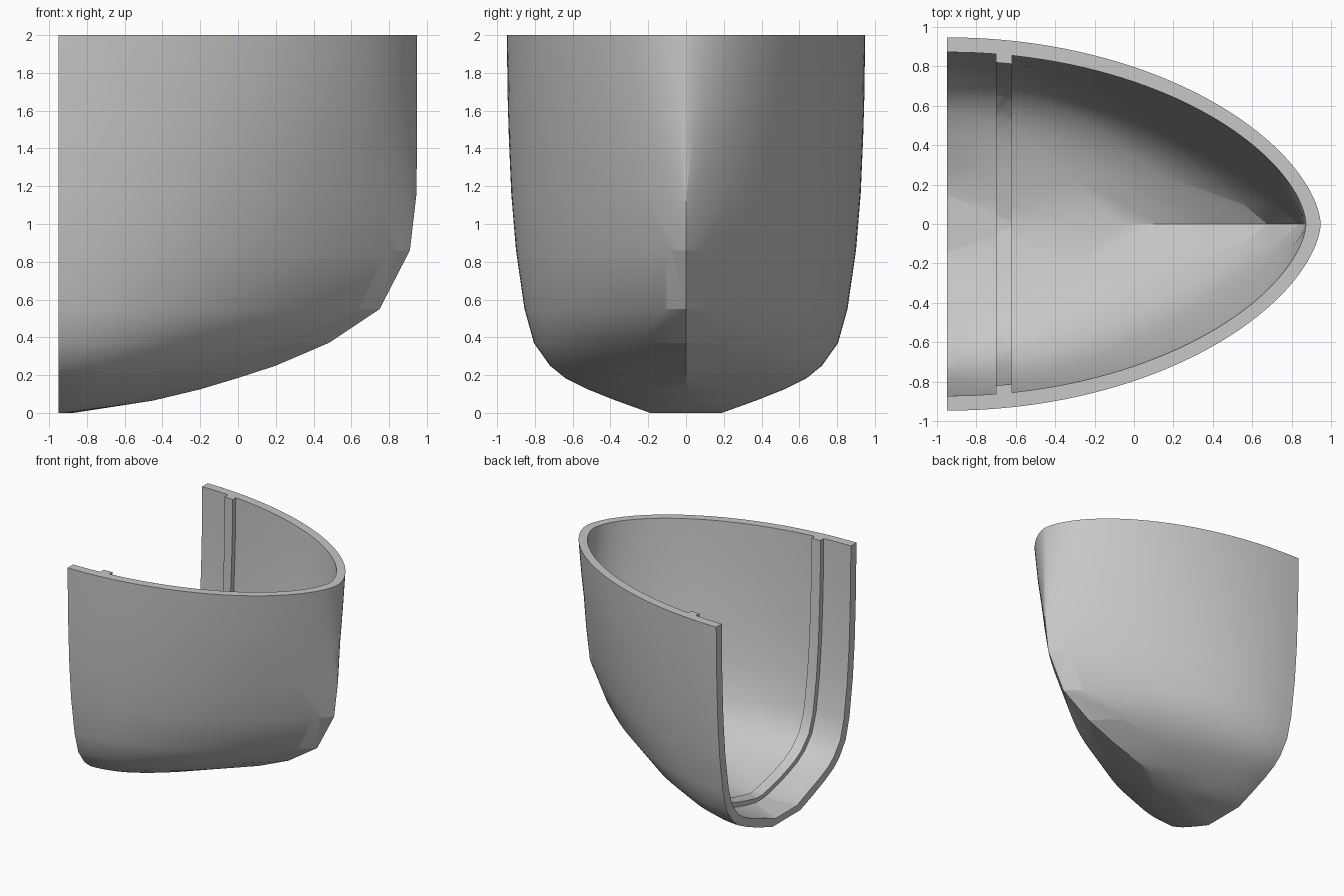
import bpy, bmesh, math

if "Cube" in bpy.data.objects:
    bpy.data.objects.remove(bpy.data.objects["Cube"], do_unlink=True)

grey = bpy.data.materials.new("hull grey")
grey.use_nodes = True
grey.diffuse_color = (0.57, 0.57, 0.57, 1)
grey.node_tree.nodes["Principled BSDF"].inputs["Base Color"].default_value = (0.57, 0.57, 0.57, 1)

STERN = -0.95
# Waterlines: height, bow x, half beam, sharpness of the bow in plan
LEVELS = [(0, -0.87, 0.19, 1.2), (0.065, -0.45, 0.37, 1.2), (0.125, -0.2, 0.52, 1.2),
          (0.185, 0, 0.64, 1.17), (0.25, 0.2, 0.72, 1.13), (0.37, 0.48, 0.805, 1.08),
          (0.55, 0.75, 0.855, 1.04), (0.86, 0.91, 0.9, 1.01), (1.16, 0.945, 0.925, 0.88),
          (1.46, 0.948, 0.938, 0.76), (1.7, 0.948, 0.945, 0.67), (2, 0.948, 0.948, 0.6)]


def finish(name, bm):
    mesh = bpy.data.meshes.new(name)
    bmesh.ops.recalc_face_normals(bm, faces=bm.faces)
    bm.to_mesh(mesh)
    bm.free()
    mesh.materials.append(grey)
    obj = bpy.data.objects.new(name, mesh)
    bpy.context.collection.objects.link(obj)
    return obj


def ring_points(z, nose, beam, sharp, overshoot, steps=40):
    """Plan outline of one waterline, pointed at the bow and square at the stern."""
    points = []
    for i in range(-steps, steps + 1):
        a = math.pi / 2 * i / steps
        x = STERN + (nose - STERN) * math.cos(a)
        points.append((x, math.copysign(beam * abs(math.sin(a)) ** (2 * sharp), a), z))
    if overshoot:
        points += [(STERN - overshoot, side * beam, z) for side in (-1, 1)]
    return points


def hull_solid(name, inset=0.0, overshoot=0.0):
    """Stack of hulled waterline pairs, moved inward by inset; overshoot opens top and stern."""
    levels = [(z + 0.75 * inset * max(0, 1 - z / 0.6), max(nose - inset, STERN + 0.02),
               beam - inset * (0.6 if z == 0 else 1), sharp) for z, nose, beam, sharp in LEVELS]
    if overshoot:
        levels.append((2 + overshoot,) + levels[-1][1:])
    bottom, top = levels[0][0], levels[-1][0]
    bm = bmesh.new()
    for low, high in zip(levels, levels[1:]):
        band = [bm.verts.new(p) for level in (low, high)
                for p in ring_points(*level, overshoot)]
        bmesh.ops.convex_hull(bm, input=band)
        # Drop the caps between neighbouring bands
        caps = []
        for face in {f for v in band for f in v.link_faces}:
            heights = [v.co.z for v in face.verts]
            flat = max(heights) - min(heights) < 1e-5
            if flat and min(abs(heights[0] - bottom), abs(heights[0] - top)) > 1e-5:
                caps.append(face)
        bmesh.ops.delete(bm, geom=caps, context="FACES_ONLY")
    loose = [v for v in bm.verts if not v.link_faces]
    bmesh.ops.delete(bm, geom=loose, context="VERTS")
    inner_edges = [e for e in bm.edges if not e.link_faces]
    bmesh.ops.delete(bm, geom=inner_edges, context="EDGES")
    bmesh.ops.remove_doubles(bm, verts=bm.verts[:], dist=1e-5)
    return finish(name, bm)


def box(name, x0, x1):
    bm = bmesh.new()
    bmesh.ops.create_cube(bm, size=1)
    for v in bm.verts:
        v.co = (x1 if v.co.x > 0 else x0, v.co.y * 3, 1 + v.co.z * 3)
    return finish(name, bm)


def cut(obj, cutter, operation):
    mod = obj.modifiers.new(operation.lower(), "BOOLEAN")
    mod.object = cutter
    mod.operation = operation
    mod.solver = "EXACT"
    bpy.ops.object.select_all(action="DESELECT")
    bpy.context.view_layer.objects.active = obj
    obj.select_set(True)
    bpy.ops.object.modifier_apply(modifier=mod.name)
    bpy.data.objects.remove(cutter, do_unlink=True)


# Outer shell, open at the top and the stern
hull_shell = hull_solid("hull_shell")
cut(hull_shell, hull_solid("cavity", 0.075, 0.1), "DIFFERENCE")

# Raised frame following the inside of the shell near the stern
frame_rib = hull_solid("frame_rib", 0.05)
cut(frame_rib, box("rib_slab", -0.70, -0.62), "INTERSECT")
cut(frame_rib, hull_solid("rib_opening", 0.118, 0.1), "DIFFERENCE")

for obj in (hull_shell, frame_rib):
    bpy.ops.object.select_all(action="DESELECT")
    bpy.context.view_layer.objects.active = obj
    obj.select_set(True)
    bpy.ops.object.shade_smooth_by_angle(angle=math.radians(30))
